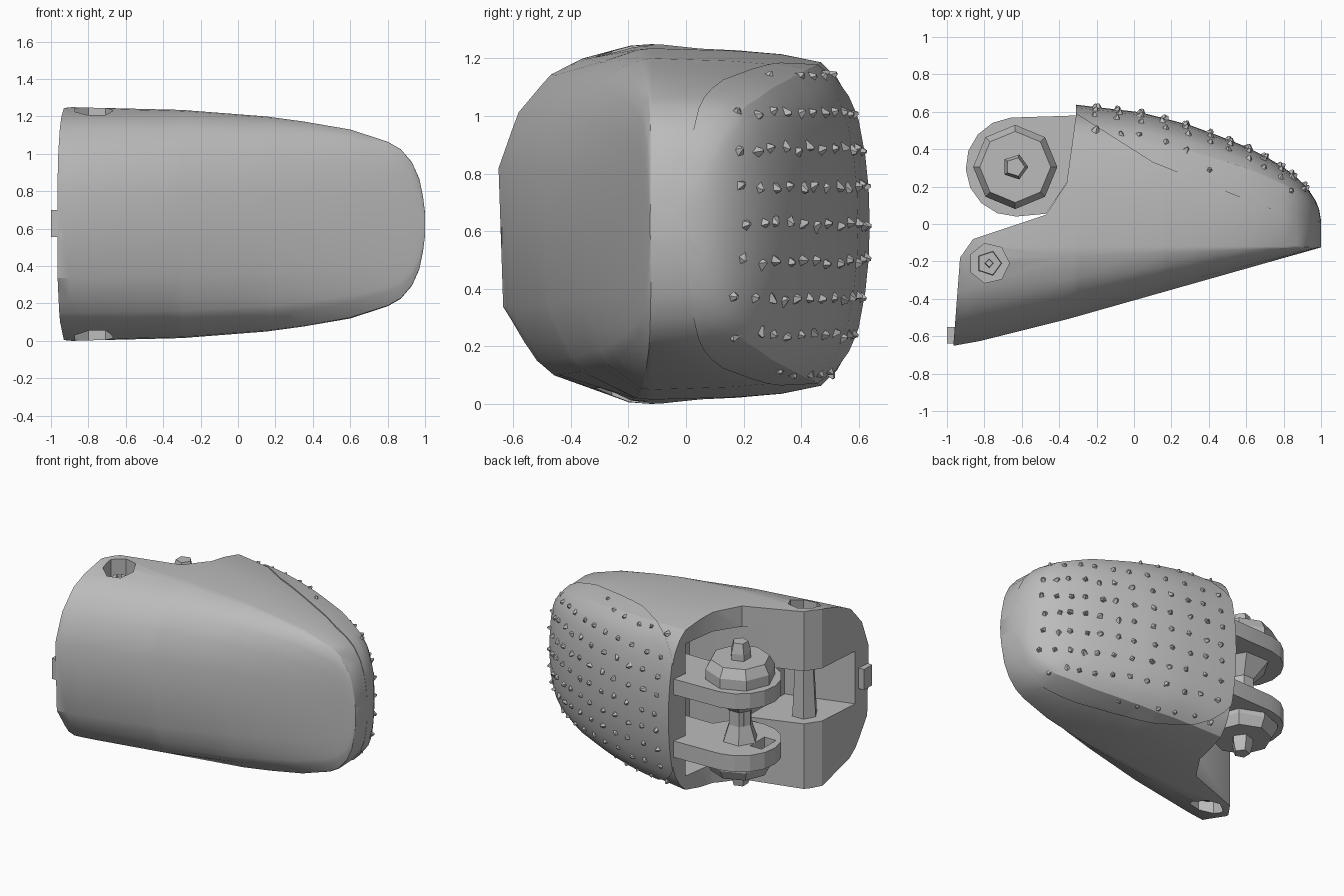
import bpy, bmesh, math, random
from mathutils import Vector, Matrix

random.seed(4)
if "Cube" in bpy.data.objects:
    bpy.data.objects.remove(bpy.data.objects["Cube"], do_unlink=True)

grey = bpy.data.materials.new("plain grey")
grey.use_nodes = True
grey.diffuse_color = (0.5, 0.5, 0.5, 1)
grey.node_tree.nodes["Principled BSDF"].inputs["Base Color"].default_value = (0.5, 0.5, 0.5, 1)
MID = 0.625     # mid height of the fingertip
RIDGE = -0.12   # depth where the front rounding starts


def finish(name, bm):
    bmesh.ops.recalc_face_normals(bm, faces=bm.faces)
    mesh = bpy.data.meshes.new(name)
    bm.to_mesh(mesh)
    bm.free()
    mesh.materials.append(grey)
    ob = bpy.data.objects.new(name, mesh)
    bpy.context.collection.objects.link(ob)
    return ob


def loft(name, rings):
    bm = bmesh.new()
    loops = [[bm.verts.new(p) for p in ring] for ring in rings]
    for a, b in zip(loops, loops[1:]):
        for i in range(len(a)):
            j = (i + 1) % len(a)
            bm.faces.new((a[i], a[j], b[j], b[i]))
    bm.faces.new(loops[0])
    bm.faces.new(loops[-1])
    return finish(name, bm)


def prism(name, outline, z0, z1):
    return loft(name, [[(x, y, z) for x, y in outline] for z in (z0, z1)])


def box(name, x0, x1, y0, y1, z0, z1):
    return prism(name, [(x0, y0), (x1, y0), (x1, y1), (x0, y1)], z0, z1)


def turned(name, centre, sides, steps):
    """Faceted column made of (radius, height) steps."""
    cx, cy = centre
    turn = [2 * math.pi * i / sides for i in range(sides)]
    return loft(name, [[(cx + r * math.cos(a), cy + r * math.sin(a), z) for a in turn]
                       for r, z in steps])


def boolean(ob, tool, operation="DIFFERENCE"):
    mod = ob.modifiers.new(tool.name, "BOOLEAN")
    mod.operation, mod.object, mod.solver = operation, tool, "EXACT"
    tool.hide_render = True
    tool.hide_set(True)


def smooth(ob, angle):
    bpy.ops.object.select_all(action="DESELECT")
    ob.select_set(True)
    bpy.context.view_layer.objects.active = ob
    for mod in [m.name for m in ob.modifiers]:
        bpy.ops.object.modifier_apply(modifier=mod)
    bpy.ops.object.shade_smooth_by_angle(angle=math.radians(angle))


def lerp(table, t):
    for (a, p), (b, q) in zip(table, table[1:]):
        if t <= b:
            return p + (q - p) * max(0, t - a) / (b - a)
    return table[-1][1]


# Profiles along the length: half height, front depth, back depth
HALF = [(-1.1, .627), (-.9, .625), (-.3, .61), (.15, .575), (.35, .548), (.6, .505),
        (.8, .44), (.87, .4), (.93, .33), (.97, .24), (.99, .14), (1, .06)]
FRONT = [(-1.1, -.675), (-.82, -.625), (-.36, -.51), (1, -.125)]
BACK = [(-.31, .63), (.03, .59), (.17, .555), (.3, .52), (.45, .465), (.6, .405), (.7, .355),
        (.8, .295), (.87, .24), (.93, .18), (.97, .12), (.99, .07), (1, .01)]
# Quarter sections: (height fraction, depth fraction)
NOSE_TOP = [(.31, 1), (.62, .87), (.83, .66), (.92, .45), (.99, .14)]
NOSE_LOW = [(.46, .97), (.66, .83), (.76, .75), (.84, .64), (.99, .15)]
REAR = [(0, 1), (.2, .995), (.38, .98), (.58, .95), (.72, .91), (.83, .86), (.92, .785),
        (.965, .6), (.985, .4), (1, 0)]


def ring(x, grow=0):
    h, f, b = lerp(HALF, x) + grow, lerp(FRONT, x), lerp(BACK, x) + grow
    rear = [(k * h, RIDGE + (b - RIDGE) * d) for k, d in reversed(REAR)]
    top, low = ([(k * h, RIDGE + (f - RIDGE) * d) for k, d in nose] + rear
                for nose in (NOSE_TOP, NOSE_LOW))
    pts = top + [(-z, y) for z, y in reversed(low[:-1])]
    return [(x, y, MID + z) for z, y in pts]


stations = sorted({x for t in (HALF, FRONT, BACK) for x, _ in t})

# Shell, with the knuckle side cut away and hollowed
shell = loft("shell", [ring(x) for x in stations])
boolean(shell, prism("knuckle_cutter", [(-.97, -.8), (-.965, -.64), (-.93, -.18), (-.86, -.08),
                     (-.47, .05), (-.36, .22), (-.31, .58), (-.31, .9), (-1.4, .9), (-1.4, -.8)], -.3, 1.6))
boolean(shell, box("cavity_cutter", -.62, -.05, .03, .47, .16, 1.09))
boolean(shell, prism("slot_cutter", [(-1.2, -.57), (-.9, -.5), (-.5, -.38), (-.5, .2),
                     (-1.2, .2)], .46, .83))
PIN = (-.775, -.21)
for label, z0, z1 in (("top", 1.11, 1.5), ("bottom", -.25, .14)):
    boolean(shell, turned(label + "_pocket_cutter", PIN, 7, [(.108, z0), (.108, z1)]))
smooth(shell, 28)

# Grip pad lying over the back of the shell
pad = loft("grip_pad", [ring(x, .008) for x in stations])
boolean(pad, prism("pad_limit", [(-.31, .59), (.1, .33), (.7, .09), (1.1, -.02),
                   (1.1, .9), (-.31, .9)], -.3, 1.6), "INTERSECT")
smooth(pad, 28)

# Rows of rough grip studs following the pad surface
bm = bmesh.new()


def pad_point(x, k):
    b = lerp(BACK, x) + .008
    return Vector((x, RIDGE + (b - RIDGE) * lerp(REAR, abs(k)), MID + k * lerp(HALF, x)))


for column in (-.2, -.08, .04, .16, .28, .4, .51, .61, .7, .78, .85, .91):
    for row in range(-4, 5):
        x = column + random.uniform(-.012, .012)
        k = (row * .128 + random.uniform(-.01, .01)) / lerp(HALF, x)
        if abs(k) > .96:
            continue
        p = pad_point(x, k)
        n = (pad_point(x + .02, k) - p).cross(pad_point(x, k - .03) - p).normalized()
        if n.y < 0:
            n = -n
        spin = Matrix.Rotation(random.uniform(0, 6), 4, "Z")
        tilt = Matrix.Rotation(random.uniform(-.5, .5), 4, "X")
        facing = n.to_track_quat("Z", "Y").to_matrix().to_4x4()
        bmesh.ops.create_cone(bm, cap_ends=True, segments=random.choice((4, 5)),
                              radius1=.026, radius2=.006, depth=.032,
                              matrix=Matrix.Translation(p + n * .005) @ facing @ spin @ tilt)
finish("grip_studs", bm)

# Hinge arms with rounded ends
HINGE = (-.635, .305)
arc = [math.radians(95 + 22 * i) for i in range(9)]
outline = [(HINGE[0] + .265 * math.cos(a), HINGE[1] + .265 * math.sin(a)) for a in arc]
outline += [(-.47, .055), (-.36, .22), (-.1, .22), (-.1, .46), (-.3, .46), (-.31, .58)]
for label, z0, z1 in (("upper", .77, .88), ("lower", .33, .445)):
    arm = prism(label + "_hinge_arm", outline, z0, z1)
    if label == "lower":
        boolean(arm, box("arm_window_cutter", -.84, -.75, .2, .36, .2, .6))
    smooth(arm, 20)

# Hinge washers, bolt and the waisted spool between the arms
turned("upper_washer", HINGE, 8, [(.225, .88), (.225, .95), (.19, 1.015)])
turned("lower_washer", HINGE, 8, [(.19, .235), (.225, .3), (.225, .34)])
turned("hinge_bolt", HINGE, 5, [(.052, .13), (.07, .2), (.07, 1.06), (.052, 1.13)])
turned("hinge_spool", HINGE, 6, [(.12, .44), (.08, .56), (.08, .66), (.18, .77)])

# Cross pin through the slot, with a nut in each pocket
turned("cross_pin", PIN, 6, [(.09, .4), (.065, .86)])
for label, z0, z1 in (("top", 1.08, 1.16), ("bottom", .17, .09)):
    turned(label + "_nut", PIN, 5, [(.07, z0), (.065, z1)])
    tip = z1 + (z1 - z0) * .25
    turned(label + "_pin_tip", PIN, 4, [(.025, z1), (.02, tip)])

# Small tab on the end wall
box("end_tab", -1, -.94, -.64, -.55, .555, .7)
